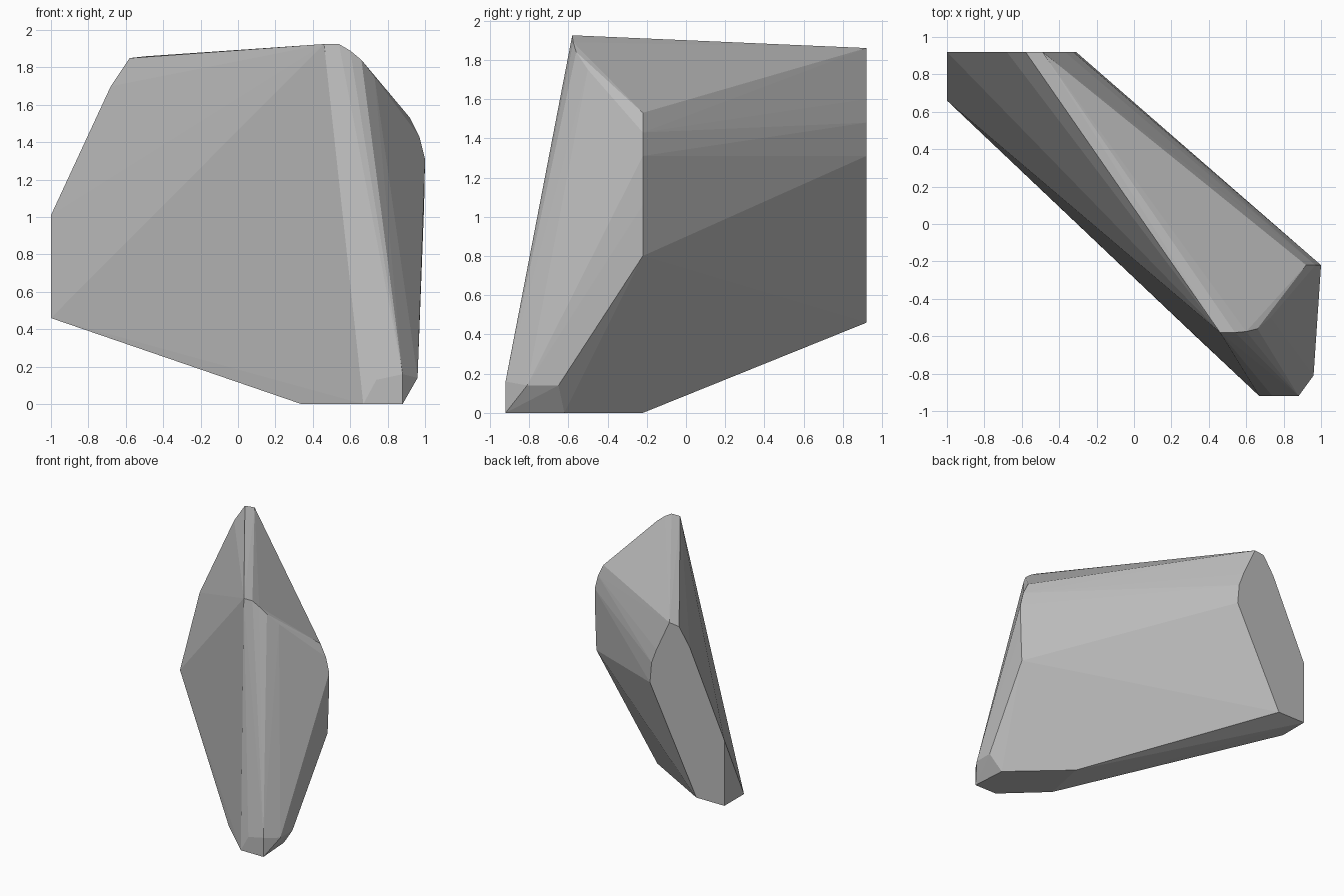
import bpy, bmesh, math

if "Cube" in bpy.data.objects:
    bpy.data.objects.remove(bpy.data.objects["Cube"])

# Faceted stone shard: convex hull of a few corner rings
back_cut = [(-1, .46), (-1, 1.01), (-.68, 1.7), (-.58, 1.85), (-.49, 1.86),
            (-.37, 1.6), (-.325, 1.48), (-.31, 1.31), (-.74, .46)]      # x, z at y = .92
side_ridge = [(.92, 1.53), (.97, 1.43), (1, 1.31), (.995, 1.06), (.985, .8)]  # x, z at y = -.22
base = [(.34, -.61), (.67, -.92), (.88, -.92), (.86, -.62), (.42, -.22)]  # x, y at z = 0
crown = [(.46, -.58, 1.925), (.54, -.58, 1.925), (.60, -.575, 1.89),
         (.66, -.56, 1.84), (.73, -.5, 1.75)]
toe = [(.74, -.92, .13), (.88, -.92, .16), (.96, -.81, .14), (.96, -.65, .14)]

points = [(x, .92, z) for x, z in back_cut]
points += [(x, -.22, z) for x, z in side_ridge]
points += [(x, y, 0) for x, y in base]
points += crown + toe + [(-1, .66, .46)]

bm = bmesh.new()
for p in points:
    bm.verts.new(p)
hull = bmesh.ops.convex_hull(bm, input=bm.verts[:])
loose = [v for v in bm.verts if not v.link_faces]
bmesh.ops.delete(bm, geom=loose, context='VERTS')
bmesh.ops.dissolve_limit(bm, angle_limit=math.radians(1), verts=bm.verts[:], edges=bm.edges[:])
bmesh.ops.recalc_face_normals(bm, faces=bm.faces[:])

mesh = bpy.data.meshes.new("stone_shard")
bm.to_mesh(mesh)
bm.free()

# Plain stone colour
stone = bpy.data.materials.new("stone grey")
stone.diffuse_color = (.5, .5, .5, 1)
stone.use_nodes = True
stone.node_tree.nodes["Principled BSDF"].inputs["Base Color"].default_value = stone.diffuse_color
mesh.materials.append(stone)

shard = bpy.data.objects.new("stone_shard", mesh)
bpy.context.collection.objects.link(shard)
